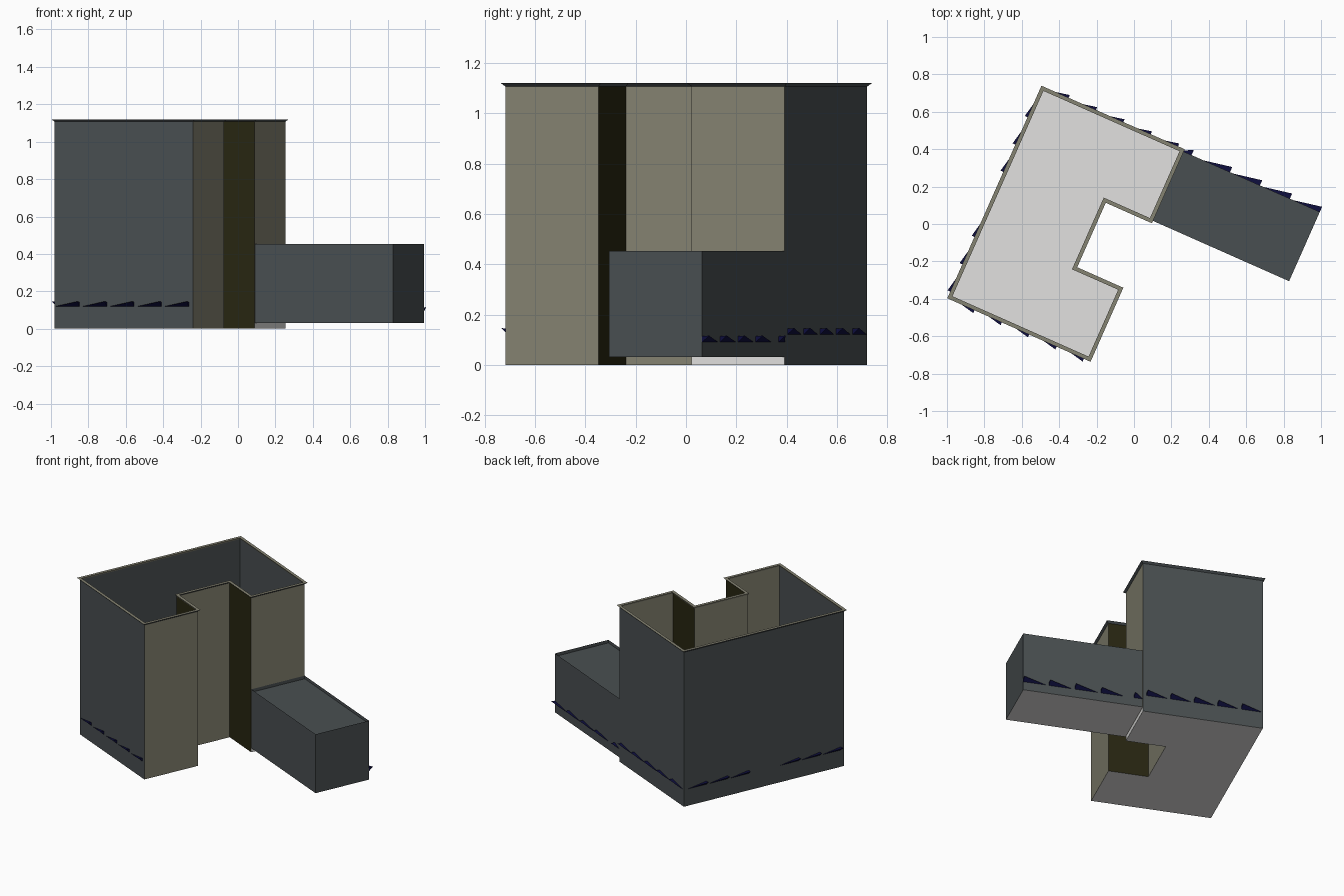
import bpy, math
from mathutils import Matrix, Vector

if "Cube" in bpy.data.objects:
    bpy.data.objects.remove(bpy.data.objects["Cube"])

# Plan frame: local x runs along the short side, local y along the long side
FRAME = Matrix.Translation((-0.98, -0.39, 0)) @ Matrix.Rotation(math.radians(-23.9), 4, 'Z')
U, W, L, NX = 0.405, 0.81, 1.215, 0.54
TOP, RIM = 1.107, 1.12


def mat(name, r, g, b):
    m = bpy.data.materials.new(name)
    lin = [((c / 255 + 0.055) / 1.055) ** 2.4 if c > 10 else c / 255 / 12.92 for c in (r, g, b)]
    m.diffuse_color = (*lin, 1)
    m.use_nodes = True
    m.node_tree.nodes["Principled BSDF"].inputs["Base Color"].default_value = m.diffuse_color
    return m


slate = mat("slate grey", 73, 79, 81)
olive = mat("olive beige", 133, 131, 114)
dark = mat("dark olive", 40, 38, 17)
light = mat("light grey", 226, 225, 224)
navy = mat("navy", 14, 14, 62)


def build(name, verts, faces, mats, ids=None):
    me = bpy.data.meshes.new(name)
    me.from_pydata([FRAME @ Vector(v) for v in verts], [], faces)
    for m in mats:
        me.materials.append(m)
    if ids:
        for p, i in zip(me.polygons, ids):
            p.material_index = i
    ob = bpy.data.objects.new(name, me)
    bpy.context.collection.objects.link(ob)
    return ob


# C-shaped outline, counter-clockwise
plan = [(0, 0), (W, 0), (W, U), (NX, U), (NX, 2 * U), (W, 2 * U), (W, L), (0, L)]
n = len(plan)


def offset(d):
    out = []
    for i, p in enumerate(plan):
        p = Vector(p)
        e1 = (p - Vector(plan[i - 1])).normalized()
        e2 = (Vector(plan[(i + 1) % n]) - p).normalized()
        out.append((p.x + d * (e1.y + e2.y), p.y - d * (e1.x + e2.x)))
    return out


def ring(d, z):
    return [(x, y, z) for x, y in offset(d)]


# Main walls, open at the top
wall_ids = [0, 1, 2, 1, 2, 1, 0, 0]
faces = [(i, (i + 1) % n, n + (i + 1) % n, n + i) for i in range(n)]
verts = ring(0, 0) + ring(0, TOP)
# the wall behind the low wing stops above a pale threshold
verts += [(W, 2 * U, 0.03), (W, L, 0.03)]
faces[5] = (2 * n, 2 * n + 1, n + 6, n + 5)
build("tower_walls", verts, faces, [slate, olive, dark], wall_ids)
build("threshold", [(W, 2 * U, 0), (W, L, 0), (W, L, 0.03), (W, 2 * U, 0.03)], [(0, 1, 2, 3)], [light])
build("tower_floor", ring(0, 0), [tuple(range(n))], [light])

# Flared rim: slate slope outside, beige flat top
verts = ring(0, TOP) + ring(0.014, RIM) + ring(-0.007, RIM)
faces, ids = [], []
for a, b, k in ((0, 1, 0), (1, 2, 1), (2, 0, 1)):
    for i in range(n):
        j = (i + 1) % n
        faces.append((a * n + i, a * n + j, b * n + j, b * n + i))
        ids.append(k)
build("tower_rim", verts, faces, [slate, olive], ids)

# Low wing: walls, recessed roof, pale underside
x0, x1, y0, y1 = W + 0.002, 2 * W, 2 * U, L
levels = (0.03, 0.43, 0.452)
verts = [(x, y, z) for z in levels for x, y in ((x0, y0), (x1, y0), (x1, y1), (x0, y1))]
faces = [(3, 2, 1, 0), (4, 5, 6, 7)]
faces += [(i, (i + 1) % 4, 8 + (i + 1) % 4, 8 + i) for i in range(4)]
build("low_wing", verts, faces, [slate, light], [1, 0, 0, 0, 0, 0])


# Rows of small wedges that taper along the walls
def wedges(name, start, along, out, positions, z, length=0.14, depth=0.03, h=0.026):
    s, a, o, up = Vector((*start, z)), Vector((*along, 0)), Vector((*out, 0)), Vector((0, 0, h))
    verts, faces = [], []
    for t in positions:
        b = len(verts)
        tip, heel = s + a * t, s + a * (t + length)
        verts += [tip, heel, heel + o * depth + up, heel + up * 0.9]
        faces += [(b, b + 1, b + 2), (b, b + 2, b + 3), (b, b + 3, b + 1), (b + 1, b + 3, b + 2)]
    build(name, verts, faces, [navy])


row = [0.005 + 0.16 * i for i in range(5)]
wedges("front_wedges", (0, 0), (1, 0), (0, -1), row, 0.12)
wedges("back_wedges", (0, L), (1, 0), (0, 1), row, 0.12)
wedges("side_wedges", (0, L), (0, -1), (-1, 0),
       [0.03, 0.19, 0.35, 0.73, 0.89, 1.05], 0.12)
wedges("wing_wedges", (W, L), (1, 0), (0, 1), [0.13 + 0.175 * i for i in range(4)], 0.09, 0.155)
wedges("wing_short_wedge", (W, L), (1, 0), (0, 1), [0.0], 0.09, 0.06)
